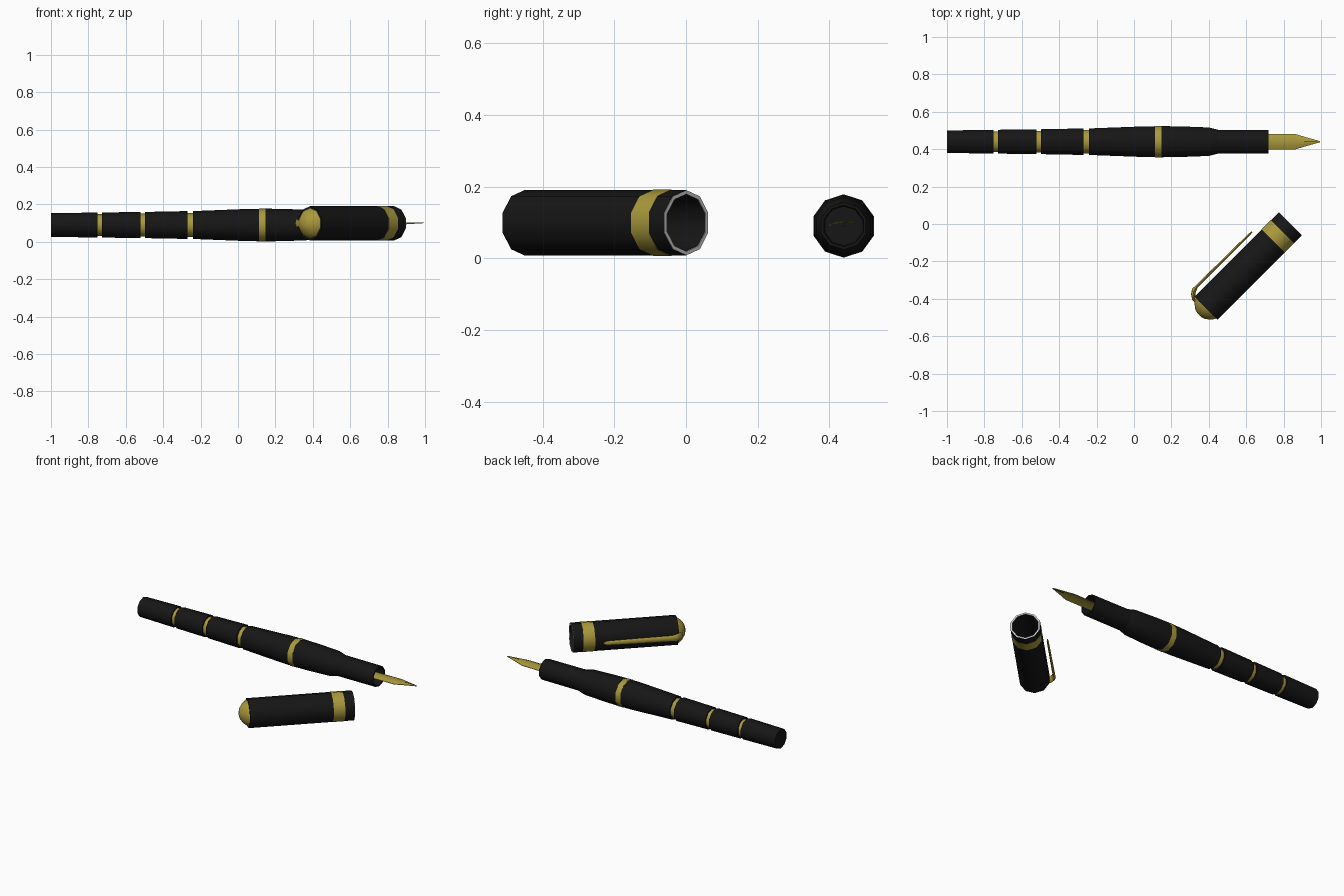
import bpy, bmesh, math
from mathutils import Matrix

if "Cube" in bpy.data.objects:
    bpy.data.objects.remove(bpy.data.objects["Cube"])

SIDES = 10


def material(name, colour):
    m = bpy.data.materials.new(name)
    m.diffuse_color = (*colour, 1)
    m.use_nodes = True
    m.node_tree.nodes["Principled BSDF"].inputs["Base Color"].default_value = m.diffuse_color
    return m


BLACK = material("black_resin", (0.008, 0.008, 0.008))
GOLD = material("gold", (0.40, 0.32, 0.045))
PEN = Matrix.Translation((0, 0.44, 0.09))
CAP = Matrix.Translation((0.385, -0.45, 0.099)) @ Matrix.Rotation(math.radians(45), 4, 'Z')


def finish(name, bm, mat, matrix):
    bmesh.ops.recalc_face_normals(bm, faces=bm.faces)
    mesh = bpy.data.meshes.new(name)
    bm.to_mesh(mesh)
    bm.free()
    ob = bpy.data.objects.new(name, mesh)
    bpy.context.collection.objects.link(ob)
    ob.matrix_world = matrix
    if mat:
        mesh.materials.append(mat)
    bpy.ops.object.select_all(action='DESELECT')
    ob.select_set(True)
    bpy.context.view_layer.objects.active = ob
    bpy.ops.object.shade_smooth_by_angle(angle=math.radians(40))
    return ob


def loft(name, sections, mat, matrix, closed=False):
    """Skin a list of equal-length point loops; cap the ends unless closed."""
    bm = bmesh.new()
    rings = [[bm.verts.new(p) for p in s] for s in sections]
    pairs = list(zip(rings, rings[1:]))
    if closed:
        pairs.append((rings[-1], rings[0]))
    n = len(rings[0])
    for a, b in pairs:
        for i in range(n):
            j = (i + 1) % n
            bm.faces.new((a[i], a[j], b[j], b[i]))
    if not closed:
        bm.faces.new(rings[0])
        bm.faces.new(rings[-1])
    return finish(name, bm, mat, matrix)


def lathe(name, profile, mat, matrix, closed=False):
    """Turn (x, radius) points about the local x axis, with a corner on top."""
    angles = [2 * math.pi * i / SIDES for i in range(SIDES)]
    secs = [[(x, r * math.sin(a), r * math.cos(a)) for a in angles] for x, r in profile]
    return loft(name, secs, mat, matrix, closed)


# Barrel segments, separated by recessed gold rings
lathe("barrel_end", [(-1, 0.063), (-0.752, 0.067)], BLACK, PEN)
lathe("barrel_segment_rear", [(-0.728, 0.067), (-0.522, 0.070)], BLACK, PEN)
lathe("barrel_segment_front", [(-0.496, 0.070), (-0.270, 0.0745)], BLACK, PEN)
lathe("barrel_main", [(-0.24, 0.0745), (0.05, 0.086), (0.15, 0.0875),
                      (0.25, 0.086), (0.40, 0.080), (0.45, 0.067)], BLACK, PEN)
for i, (x0, x1, r) in enumerate([(-0.76, -0.72, 0.058), (-0.53, -0.488, 0.061),
                                 (-0.28, -0.232, 0.065)]):
    lathe(f"barrel_ring_{i + 1}", [(x0, r), (x1, r)], GOLD, PEN)
lathe("barrel_band", [(0.112, 0.0885), (0.148, 0.0885)], GOLD, PEN)

# Grip section, hollow at the nib end
lathe("grip_section", [(0.43, 0.067), (0.72, 0.066), (0.72, 0.058), (0.66, 0.055),
                       (0.66, 0.001), (0.43, 0.001)], BLACK, PEN, closed=True)

# Nib: thin, slightly arched blade tapering to a point
nib = []
for x, w, arch in [(0.66, 0.042, 0.012), (0.86, 0.042, 0.010), (0.93, 0.021, 0.005), (0.995, 0.003, 0.001)]:
    top = [(x, w * t, 0.014 - arch * t * t) for t in (-1, -0.5, 0, 0.5, 1)]
    nib.append(top + [(px, py, pz - 0.003) for px, py, pz in reversed(top)])
loft("nib", nib, GOLD, PEN)
slit = [[(x, y, z) for y, z in ((-w, 0.009), (w, 0.009), (w, 0.0148), (-w, 0.0148))]
        for x, w in ((0.91, 0.0015), (0.98, 0.0008))]
loft("nib_slit", slit, BLACK, PEN)

# Cap: hollow tube, grey mouth rim, gold band and domed finial
L = 0.638
lathe("cap_tube", [(0, 0.0915), (L - 0.002, 0.0915), (L - 0.002, 0.080), (0.05, 0.080),
                   (0.05, 0.001), (0, 0.001)], BLACK, CAP, closed=True)
lathe("cap_mouth_rim", [(L - 0.004, 0.0905), (L, 0.0905), (L, 0.080), (L - 0.004, 0.080)],
      None, CAP, closed=True)
lathe("cap_band", [(L - 0.13, 0.0925), (L - 0.06, 0.0925), (L - 0.06, 0.088),
                   (L - 0.13, 0.088)], GOLD, CAP, closed=True)
lathe("cap_finial", [(-0.052, 0.015), (-0.046, 0.036), (-0.028, 0.062),
                     (-0.010, 0.077), (0.002, 0.083)], GOLD, CAP)

# Clip: rounded strip springing from the finial along the cap's side
clip = []
for x, y, t, w in [(-0.022, 0.070, 0.012, 0.018), (-0.004, 0.094, 0.015, 0.024),
                   (0.020, 0.112, 0.014, 0.024), (0.045, 0.117, 0.008, 0.020),
                   (0.25, 0.116, 0.007, 0.018), (0.44, 0.115, 0.006, 0.015),
                   (0.462, 0.115, 0.003, 0.006)]:
    clip.append([(x, y + t * math.sin(a), w * math.cos(a))
                 for a in (2 * math.pi * k / 8 for k in range(8))])
loft("cap_clip", clip, GOLD, CAP)
